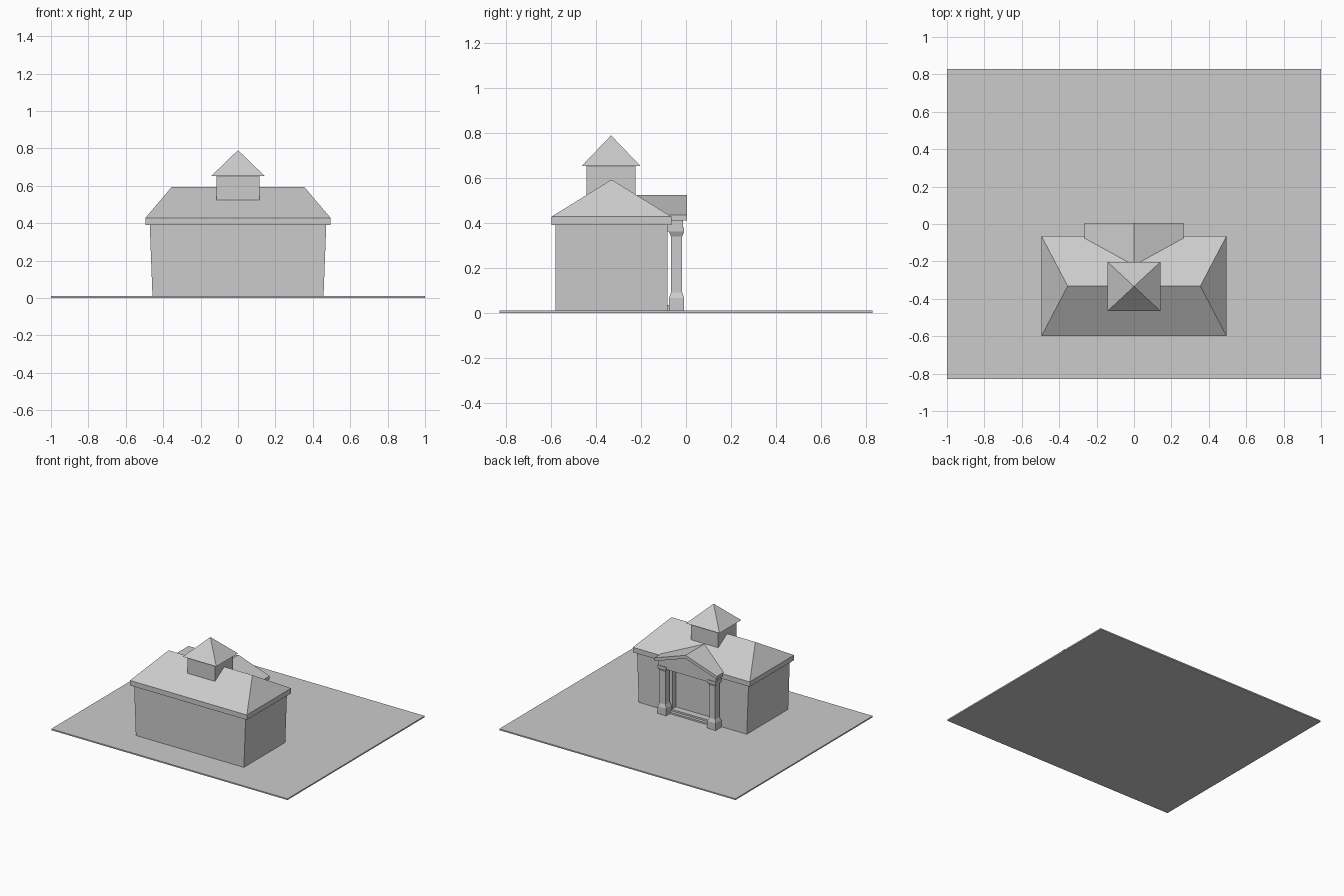
import bpy, bmesh

if "Cube" in bpy.data.objects:
    bpy.data.objects.remove(bpy.data.objects["Cube"])


def finish(name, bm):
    bmesh.ops.recalc_face_normals(bm, faces=bm.faces)
    me = bpy.data.meshes.new(name)
    bm.to_mesh(me)
    bm.free()
    ob = bpy.data.objects.new(name, me)
    bpy.context.collection.objects.link(ob)
    return ob


def stack(name, cx, cy, levels):
    """Loft centred rectangles: each level is (half_x, half_y, z)."""
    bm = bmesh.new()
    prev = None
    for hx, hy, z in levels:
        ring = [bm.verts.new((cx + sx * hx, cy + sy * hy, z))
                for sx, sy in ((-1, -1), (1, -1), (1, 1), (-1, 1))]
        if prev:
            for i in range(4):
                j = (i + 1) % 4
                bm.faces.new((prev[i], prev[j], ring[j], ring[i]))
        else:
            bm.faces.new(ring[::-1])
        prev = ring
    bm.faces.new(prev)
    bmesh.ops.remove_doubles(bm, verts=bm.verts, dist=1e-5)
    return finish(name, bm)


def box(name, x0, x1, y0, y1, z0, z1):
    hx, hy = (x1 - x0) / 2, (y1 - y0) / 2
    return stack(name, (x0 + x1) / 2, (y0 + y1) / 2, [(hx, hy, z0), (hx, hy, z1)])


def extrude_y(name, profile, y0, y1):
    """Extrude an xz outline along y."""
    bm = bmesh.new()
    face = bm.faces.new([bm.verts.new((x, y0, z)) for x, z in profile])
    out = bmesh.ops.extrude_face_region(bm, geom=[face])
    verts = [v for v in out["geom"] if isinstance(v, bmesh.types.BMVert)]
    bmesh.ops.translate(bm, verts=verts, vec=(0, y1 - y0, 0))
    return finish(name, bm)


# Ground slab
box("ground_slab", -1, 1, -0.83, 0.83, 0, 0.01)

# Walls flaring slightly towards the top, with a doorway recess
walls = stack("walls", 0, -0.332, [(0.457, 0.25, 0.005), (0.472, 0.25, 0.395)])
cutter = box("doorway_cutter", -0.172, 0.172, -0.125, 0.0, -0.02, 0.362)
cutter.hide_render = True
cutter.hide_viewport = True
cut = walls.modifiers.new("doorway", "BOOLEAN")
cut.object = cutter
cut.operation = "DIFFERENCE"
cut.solver = "EXACT"

# Hipped main roof with a straight eave band
bm_roof = stack("main_roof", 0, -0.332,
                [(0.495, 0.268, 0.39), (0.495, 0.268, 0.428), (0.355, 0.0005, 0.593)])

# Cupola
stack("cupola_walls", 0, -0.334, [(0.116, 0.11, 0.5), (0.116, 0.11, 0.655)])
stack("cupola_roof", 0, -0.334, [(0.142, 0.132, 0.653), (0.0005, 0.0005, 0.79)])

# Porch gable roof and the pediment below it
extrude_y("porch_roof", [(-0.265, 0.435), (0, 0.525), (0.265, 0.435),
                         (0.265, 0.41), (0, 0.5), (-0.265, 0.41)], -0.25, 0.005)
extrude_y("pediment", [(-0.245, 0.362), (0.245, 0.362), (0.245, 0.42),
                       (0, 0.503), (-0.245, 0.42)], -0.09, -0.014)

# Square porch columns with wider base and capital
for side, sx in (("left", -1), ("right", 1)):
    stack(side + "_column", sx * 0.21, -0.042,
          [(0.036, 0.034, 0.005), (0.036, 0.034, 0.065), (0.025, 0.025, 0.09),
           (0.025, 0.025, 0.34), (0.036, 0.034, 0.362), (0.036, 0.034, 0.38)])

# Door steps
box("upper_step", -0.18, 0.18, -0.13, -0.075, 0.0, 0.035)
box("lower_step", -0.18, 0.18, -0.09, -0.052, 0.0, 0.022)
